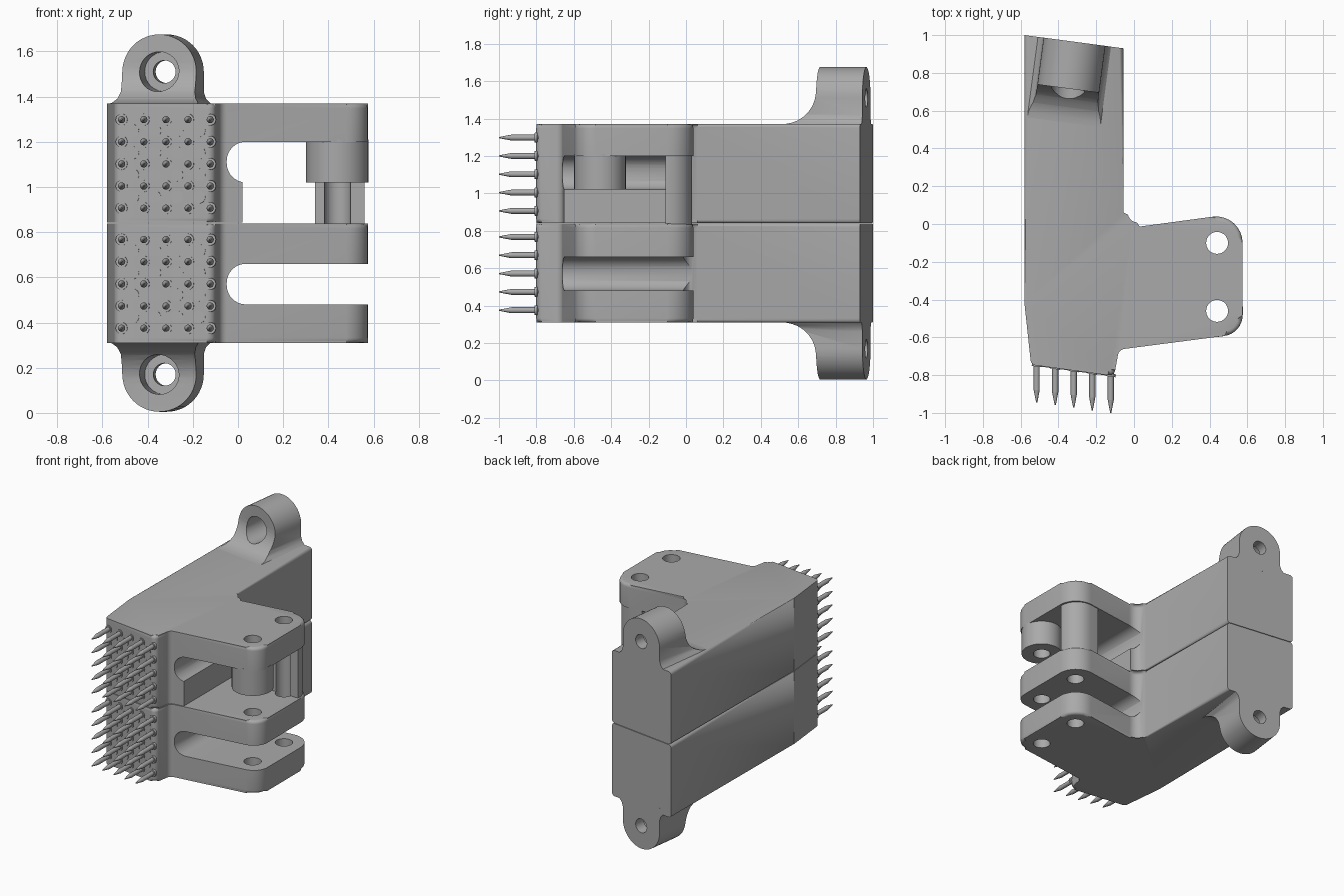
import bpy, bmesh, math
from mathutils import Matrix, Vector

cube = bpy.data.objects.get("Cube")
if cube:
    bpy.data.objects.remove(cube, do_unlink=True)

grey = bpy.data.materials.new("plain grey")
grey.use_nodes = True
colour = (0.4, 0.4, 0.4, 1)
grey.diffuse_color = colour
grey.node_tree.nodes["Principled BSDF"].inputs["Base Color"].default_value = colour

TILT = math.atan(0.1333)      # slant of the front and back faces
MID = 0.84                    # height of the seam between the two blocks
TURN = Matrix.Rotation(-TILT, 4, 'Z')


def make(name, bm):
    bmesh.ops.recalc_face_normals(bm, faces=bm.faces)
    mesh = bpy.data.meshes.new(name)
    bm.to_mesh(mesh)
    bm.free()
    mesh.materials.append(grey)
    ob = bpy.data.objects.new(name, mesh)
    bpy.context.collection.objects.link(ob)
    return ob


def rounded(corners, steps=8):
    """Turn (x, y, radius) corners into a polygon with arcs."""
    out = []
    for i, (x, y, r) in enumerate(corners):
        p = Vector((x, y))
        if r == 0:
            out.append(p)
            continue
        a = (Vector(corners[i - 1][:2]) - p).normalized()
        b = (Vector(corners[(i + 1) % len(corners)][:2]) - p).normalized()
        half = a.angle(b) / 2
        centre = p + (a + b).normalized() * r / math.sin(half)
        start = p + a * r / math.tan(half) - centre
        end = p + b * r / math.tan(half) - centre
        sweep = -start.angle_signed(end)
        for k in range(steps + 1):
            out.append(centre + Matrix.Rotation(sweep * k / steps, 2) @ start)
    return out


def prism(name, pts, lo, hi, axis='z', rim=0):
    """Extrude a polygon along an axis, rounding its rims except at the back."""
    place = {'z': lambda a, b, h: (a, b, h), 'y': lambda a, b, h: (a, h, b),
             'x': lambda a, b, h: (h, a, b)}[axis]
    bm = bmesh.new()
    low, high = ([bm.verts.new(place(p[0], p[1], h)) for p in pts] for h in (lo, hi))
    caps = [bm.faces.new(low), bm.faces.new(high)]
    for i in range(len(pts)):
        bm.faces.new((low[i - 1], low[i], high[i], high[i - 1]))
    if rim:
        edges = [e for f in caps for e in f.edges
                 if not all(v.co.y > 0.9 for v in e.verts)]
        bmesh.ops.bevel(bm, geom=edges, offset=rim, segments=4, profile=0.5,
                        affect='EDGES')
    return make(name, bm)


def cylinder(name, r, lo, hi, at, axis='z', tip=None, sides=32):
    bm = bmesh.new()
    bmesh.ops.create_cone(bm, cap_ends=True, segments=sides, radius1=r,
                          radius2=r if tip is None else tip, depth=hi - lo)
    bmesh.ops.translate(bm, verts=bm.verts, vec=(0, 0, (lo + hi) / 2))
    if axis == 'y':
        bm.transform(Matrix.Rotation(-math.pi / 2, 4, 'X'))
    bm.transform(Matrix.Translation(at))
    return make(name, bm)


def boolean(ob, other, operation='DIFFERENCE'):
    mod = ob.modifiers.new("cut", 'BOOLEAN')
    mod.operation, mod.object, mod.solver = operation, other, 'EXACT'
    bpy.context.view_layer.objects.active = ob
    bpy.ops.object.modifier_apply(modifier=mod.name)
    bpy.data.objects.remove(other, do_unlink=True)


# The two stacked blocks, each with an arm to the left
outline = rounded([(-0.58, 1.0, 0), (-0.055, 0.93, 0), (-0.055, -0.025, 0.075),
                   (0.575, 0.06, 0.14), (0.575, -0.58, 0.11),
                   (-0.08, -0.665, 0.04), (-0.105, -0.805, 0.035),
                   (-0.545, -0.745, 0.03), (-0.58, -0.42, 0.1)])
lower = prism("lower_block", outline, 0.31, MID - 0.002, rim=0.022)
upper = prism("upper_block", outline, MID + 0.002, 1.37, rim=0.022)


def slot(lo, hi):
    return prism("slot_cutter", rounded([(-0.05, lo, 0.085), (0.8, lo, 0),
                                         (0.8, hi, 0), (-0.05, hi, 0.085)]),
                 -0.95, 0.3, 'y')


boolean(lower, slot(0.48, 0.66))
boolean(upper, slot(1.02, 1.2))
boolean(upper, prism("gap_cutter", [(0.02, 0.7), (0.8, 0.7), (0.8, 1.1), (0.02, 1.1)],
                     -0.95, 0.3, 'y'))

# Hanging boss and grooved pillar under the upper arm
boss = cylinder("hinge_boss", 0.138, 1.02, 1.21, (0.44, -0.46, 0))
pillar = prism("pillar", rounded([(0.34, -0.11, 0), (0.34, 0.022, 0),
                                  (0.56, 0.05, 0.13), (0.56, -0.11, 0)]),
               MID - 0.01, 1.21)

# Bolt holes through both arms
for ob, hole_ys in ((lower, (-0.1, -0.46)), (upper, (-0.1, -0.46)),
                    (boss, (-0.46,)), (pillar, (-0.1,))):
    for y in hole_ys:
        boolean(ob, cylinder("hole_cutter", 0.058, 0, 2, (0.44, y, 0)))

# Mounting lug: side profile with a concave sweep, trimmed to a round-topped front
R, LUG_Z = 0.165, 1.51
sweep = [(-0.43 + 0.18 * math.sin(t), 1.55 - 0.18 * math.cos(t))
         for t in (k * math.pi / 20 for k in range(11))]
lug = prism("upper_lug", [(0, 1.33), (-0.43, 1.33)] + sweep + [(-0.25, 1.75), (0, 1.75)],
            -0.3, 0.3, 'x')
arch = [(R * math.cos(t), LUG_Z + R * math.sin(t))
        for t in (k * math.pi / 24 for k in range(25))]
foot = [(0.195, 1.3), (0.195, 1.37), (0.175, 1.39), (R, 1.42)]
boolean(lug, prism("arch_cutter", foot + arch + [(-x, z) for x, z in reversed(foot)],
                   -0.6, 0.1, 'y'), 'INTERSECT')
boolean(lug, cylinder("bore_cutter", 0.088, -0.7, -0.08, (0, 0, LUG_Z), 'y'))
boolean(lug, cylinder("bolt_cutter", 0.05, -0.5, 0.2, (0, 0, LUG_Z), 'y'))
lug.data.transform(Matrix.Translation((-0.315, 0.9647, 0)) @ TURN)

# Lower lug is the upper one mirrored across the seam
lower_lug = bpy.data.objects.new("lower_lug", lug.data.copy())
bpy.context.collection.objects.link(lower_lug)
lower_lug.data.transform(Matrix.Translation((0, 0, 2 * MID)) @ Matrix.Diagonal((1, 1, -1, 1)))
lower_lug.data.flip_normals()


# Contact pins in a grid, with flush round plugs between them
def face_y(x):
    return -0.745 - 0.136 * (x + 0.545)


parts = []
STEP = 0.098
for base_z in (0.375, 0.906):
    for i in range(5):
        for j in range(5):
            x, z = -0.515 + STEP * i, base_z + STEP * j
            at = (x, face_y(x), z)
            parts.append(cylinder("pin", 0.016, -0.13, 0.02, at, 'y', sides=16))
            point = cylinder("pin_tip", 0.003, -0.197, -0.13, at, 'y', 0.016, 16)
            collar = cylinder("pin_collar", 0.026, -0.006, 0.01, (0, 0, 0), 'y', sides=20)
            collar.data.transform(Matrix.Translation(at) @ TURN)
            parts += [point, collar]
            if i < 4 and j < 4:
                x, z = x + STEP / 2, z + STEP / 2
                plug = cylinder("plug", 0.028, -0.003, 0.01, (0, 0, 0), 'y', sides=20)
                plug.data.transform(Matrix.Translation((x, face_y(x), z)) @ TURN)
                parts.append(plug)

# Smooth shading with sharp edges kept
bpy.ops.object.select_all(action='DESELECT')
for ob in parts + [lower, upper, boss, pillar, lug, lower_lug]:
    ob.select_set(True)
bpy.context.view_layer.objects.active = upper
bpy.ops.object.shade_smooth_by_angle(angle=math.radians(35))
